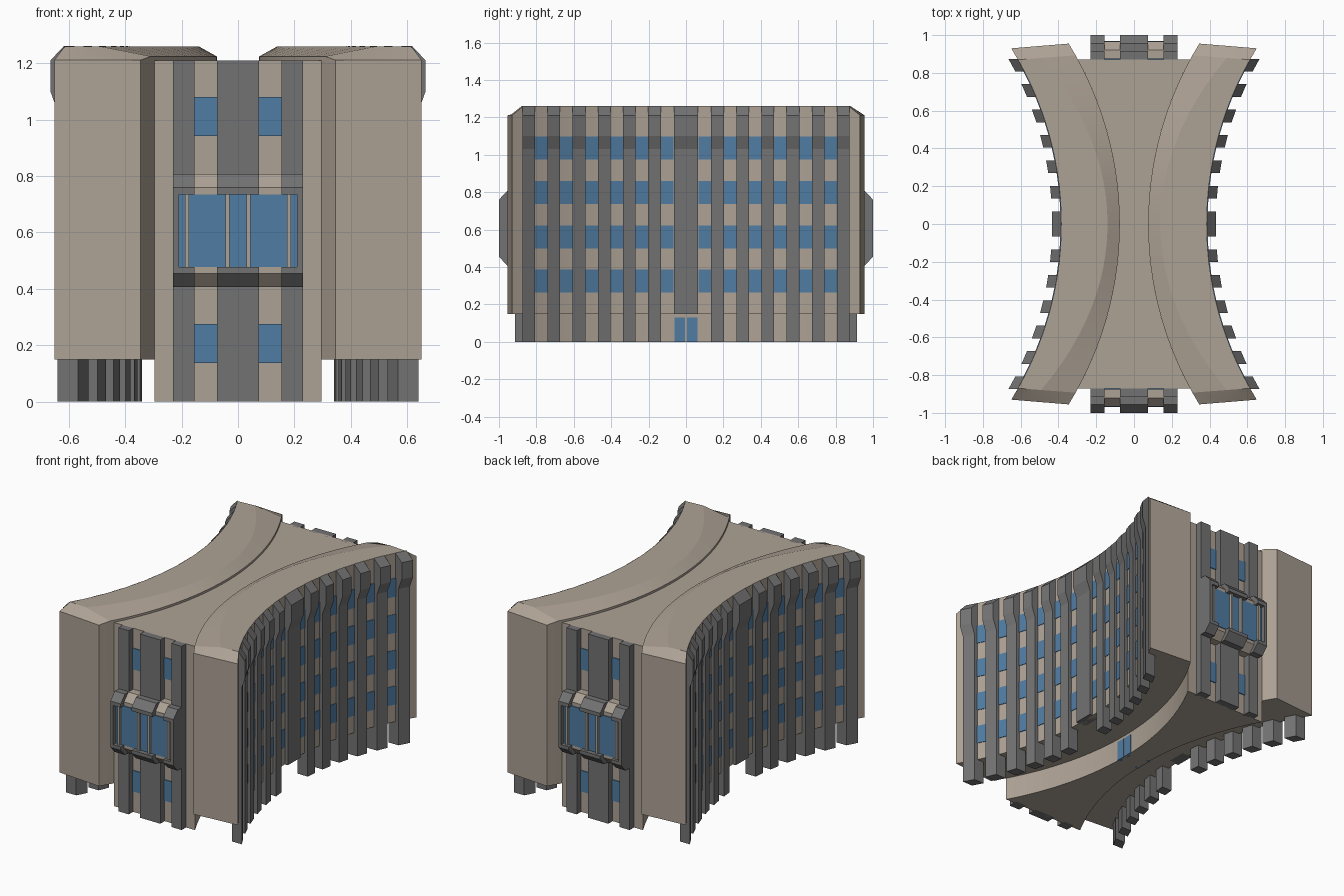
import bpy, bmesh, math

if "Cube" in bpy.data.objects:
    bpy.data.objects.remove(bpy.data.objects["Cube"])


def material(name, rgb):
    m = bpy.data.materials.new(name)
    m.diffuse_color = (*rgb, 1)
    m.use_nodes = True
    m.node_tree.nodes["Principled BSDF"].inputs["Base Color"].default_value = m.diffuse_color
    return m


BEIGE = material("beige_stone", (0.42, 0.36, 0.30))
GREY = material("grey_concrete", (0.17, 0.17, 0.17))
BLUE = material("blue_glass", (0.08, 0.20, 0.36))


def outer(y):
    return 0.385 + 1.765 - math.sqrt(1.765 ** 2 - y * y)


def inner(y):
    return 0.075 + 1.82 - math.sqrt(1.82 ** 2 - y * y)


def loft(bm, rings):
    """Bridge equal-length rings of points and cap both ends."""
    vs = [[bm.verts.new(p) for p in r] for r in rings]
    n = len(vs[0])
    for a, b in zip(vs, vs[1:]):
        for i in range(n):
            j = (i + 1) % n
            bm.faces.new((a[i], a[j], b[j], b[i]))
    bm.faces.new(vs[0])
    bm.faces.new(vs[-1])


def finish(bm, name, mat, smooth=False):
    bmesh.ops.recalc_face_normals(bm, faces=bm.faces)
    me = bpy.data.meshes.new(name)
    bm.to_mesh(me)
    bm.free()
    me.materials.append(mat)
    ob = bpy.data.objects.new(name, me)
    bpy.context.collection.objects.link(ob)
    if smooth:
        bpy.context.view_layer.objects.active = ob
        ob.select_set(True)
        bpy.ops.object.shade_smooth_by_angle(angle=math.radians(12))
        ob.select_set(False)


def side_part(bm, s, y0, y1, profile):
    """Extrude (offset from curved wall, z) profile along y on side s."""
    loft(bm, [[(s * (outer(y) + o), y, z) for o, z in profile] for y in (y0, y1)])


def end_part(bm, s, x0, x1, profile):
    """Extrude (y, z) profile along x on end s."""
    loft(bm, [[(x, s * y, z) for y, z in profile] for x in (x0, x1)])


def rect(a0, a1, z0, z1):
    return [(a0, z0), (a1, z0), (a1, z1), (a0, z1)]


# Central core with concave sides
bm = bmesh.new()
rings = []
for i in range(25):
    y = -0.87 + 1.74 * i / 24
    x = inner(y)
    rings.append([(-x, y, 0), (x, y, 0), (x, y, 1.21), (-x, y, 1.21)])
loft(bm, rings)
finish(bm, "core", BEIGE, True)

# Curved wings with chamfered roofs
ts = [-1] + [-0.935 + 1.87 * i / 24 for i in range(25)] + [1]
for s, side in ((-1, "left"), (1, "right")):
    bm = bmesh.new()
    rings = []
    for t in ts:
        yo, yi = 0.93 * t, 0.955 * t
        xo, xi = outer(yo), inner(yi)
        top = 1.212 if abs(t) == 1 else 1.26
        c = 0.065 + 0.135 * t * t
        yr = yi + (yo - yi) * c / (xo - xi)
        edge = 1.211 if abs(t) == 1 else 1.224
        rings.append([(s * xo, yo, 0.15), (s * xo, yo, top), (s * (xi + c), yr, top),
                      (s * xi, yi, edge), (s * xi, yi, 0.15)])
    loft(bm, rings)
    finish(bm, side + "_wing", BEIGE, True)

# Side ribs with thick heads; the middle rib stops above the door
rib_starts = [0.135 + 0.1345 * i for i in range(6)]
spans = [(-0.065, 0.065, 0.15)]
for y in rib_starts:
    spans += [(y, y + 0.067, 0), (-y - 0.067, -y, 0)]
for s, side in ((-1, "left"), (1, "right")):
    bm = bmesh.new()
    for y0, y1, zb in spans:
        side_part(bm, s, y0, y1, [(-0.05, zb), (0.023, zb), (0.023, 1.03), (0.048, 1.10),
                                  (0.048, 1.21), (0, 1.261), (-0.05, 1.2)])
    finish(bm, side + "_ribs", GREY)

    # Side windows between the ribs
    bm = bmesh.new()
    for k in range(6):
        y0 = 0.066 if k == 0 else rib_starts[k - 1] + 0.067
        y1 = rib_starts[k]
        for a, b in ((y0, y1), (-y1, -y0)):
            for z in (0.265, 0.5, 0.737, 0.975):
                side_part(bm, s, a, b, rect(-0.02, 0.004, z, z + 0.122))
    finish(bm, side + "_windows", BLUE)

    # Double doors in the recessed base
    bm = bmesh.new()
    for a, b in ((-0.062, -0.005), (0.005, 0.062)):
        loft(bm, [[(s * (inner(y) + o), y, z) for o, z in rect(-0.02, 0.004, 0, 0.13)]
                  for y in (a, b)])
    finish(bm, side + "_doors", BLUE)

# End facades
columns = ((-0.23, -0.155), (-0.075, 0.075), (0.155, 0.23))
gaps = ((-0.155, -0.075), (0.075, 0.155))
for s, end in ((-1, "front"), (1, "back")):
    # Full-height pilasters
    bm = bmesh.new()
    for a, b in columns:
        end_part(bm, s, a, b, rect(0.85, 0.915, 0, 1.21))
    finish(bm, end + "_pilasters", GREY)

    # Bay window surround: heads and sills stepping out, thin side cheeks
    bm = bmesh.new()
    for a, b in columns:
        end_part(bm, s, a, b, [(0.9, 0.735), (1.0, 0.735), (1.0, 0.76), (0.955, 0.808), (0.9, 0.808)])
        end_part(bm, s, a, b, [(0.9, 0.407), (0.955, 0.407), (1.0, 0.455), (1.0, 0.477), (0.9, 0.477)])
    for a, b in ((-0.23, -0.21), (0.21, 0.23)):
        end_part(bm, s, a, b, rect(0.9, 1.0, 0.477, 0.735))
    finish(bm, end + "_bay_surround", GREY)

    # Bay body and mullions
    bm = bmesh.new()
    end_part(bm, s, -0.22, 0.22, rect(0.86, 0.955, 0.46, 0.75))
    for a, b in gaps:
        end_part(bm, s, a, b, [(0.86, 0.407), (0.92, 0.407), (0.965, 0.455), (0.965, 0.76),
                               (0.92, 0.808), (0.86, 0.808)])
    for x in (-0.181, -0.038, 0.038, 0.181):
        end_part(bm, s, x - 0.007, x + 0.007, rect(0.95, 0.985, 0.477, 0.735))
    finish(bm, end + "_bay_body", BEIGE)

    # Bay glass and small windows
    bm = bmesh.new()
    end_part(bm, s, -0.21, 0.21, rect(0.94, 0.97, 0.477, 0.735))
    for a, b in gaps:
        for z in (0.137, 0.942):
            end_part(bm, s, a, b, rect(0.85, 0.876, z, z + 0.138))
    finish(bm, end + "_glass", BLUE)
